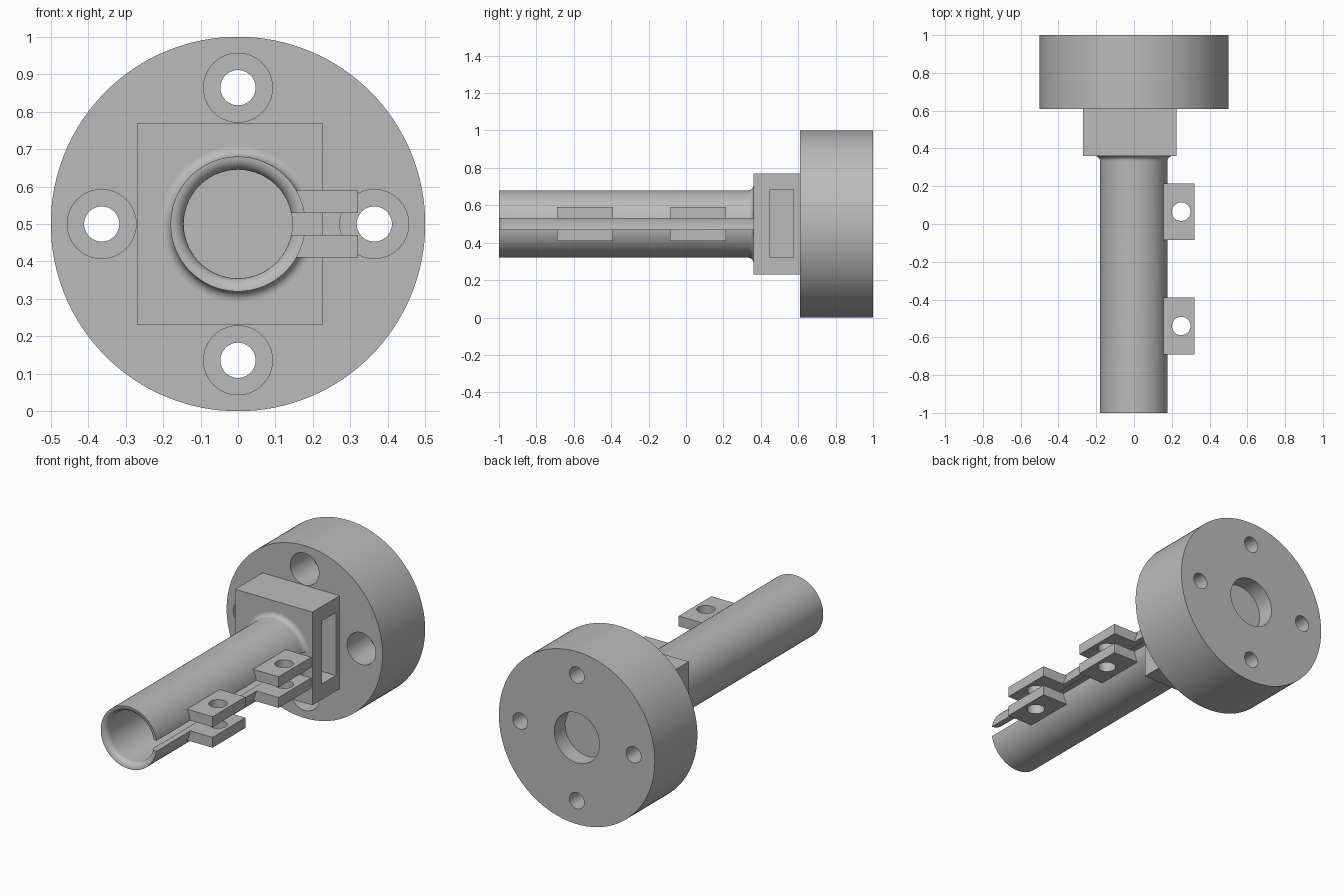
import bpy, bmesh, math
from mathutils import Matrix, Vector

cube = bpy.data.objects.get("Cube")
if cube:
    bpy.data.objects.remove(cube, do_unlink=True)

grey = bpy.data.materials.new("plain grey")
grey.use_nodes = True
grey.diffuse_color = (0.5, 0.5, 0.5, 1)
grey.node_tree.nodes["Principled BSDF"].inputs["Base Color"].default_value = (0.5, 0.5, 0.5, 1)

AXIS_Z = 0.5      # height of the shared tube and flange axis
BORE = 0.145
TUBE = 0.18
BOX_FRONT, FLANGE_FRONT = 0.36, 0.61


def make(name, bm):
    bmesh.ops.recalc_face_normals(bm, faces=bm.faces)
    mesh = bpy.data.meshes.new(name)
    bm.to_mesh(mesh)
    bm.free()
    mesh.materials.append(grey)
    obj = bpy.data.objects.new(name, mesh)
    bpy.context.collection.objects.link(obj)
    return obj


def box(name, low, high):
    low, high = Vector(low), Vector(high)
    bm = bmesh.new()
    bmesh.ops.create_cube(bm, size=1, matrix=Matrix.Translation((low + high) / 2)
                          @ Matrix.Diagonal((*(high - low), 1)))
    return make(name, bm)


def cylinder(name, radius, start, end, along_y=True, sides=64):
    start, end = Vector(start), Vector(end)
    turn = Matrix.Rotation(math.pi / 2, 4, 'X') if along_y else Matrix()
    bm = bmesh.new()
    bmesh.ops.create_cone(bm, cap_ends=True, segments=sides, radius1=radius, radius2=radius,
                          depth=(end - start).length,
                          matrix=Matrix.Translation((start + end) / 2) @ turn)
    return make(name, bm)


def cut(obj, cutters):
    bpy.context.view_layer.objects.active = obj
    for cutter in cutters:
        mod = obj.modifiers.new("cut", 'BOOLEAN')
        mod.operation, mod.solver, mod.object = 'DIFFERENCE', 'EXACT', cutter
        bpy.ops.object.modifier_apply(modifier=mod.name)
        bpy.data.objects.remove(cutter, do_unlink=True)


def smooth(obj):
    bpy.ops.object.select_all(action='DESELECT')
    obj.select_set(True)
    bpy.context.view_layer.objects.active = obj
    bpy.ops.object.shade_smooth_by_angle(angle=math.radians(30))


# Flange with four counterbored bolt holes and a shallow recess in the back
flange = cylinder("flange", 0.5, (0, FLANGE_FRONT, AXIS_Z), (0, 1, AXIS_Z), sides=128)
cutters = [cylinder("recess_cutter", BORE, (0, 0.9, AXIS_Z), (0, 1.1, AXIS_Z))]
for i in range(4):
    angle = i * math.pi / 2
    x, z = 0.364 * math.cos(angle), AXIS_Z + 0.364 * math.sin(angle)
    cutters.append(cylinder("counterbore_cutter", 0.092, (x, 0.5, z), (x, 0.81, z)))
    cutters.append(cylinder("bolt_cutter", 0.047, (x, 0.5, z), (x, 1.1, z), sides=48))
cut(flange, cutters)
smooth(flange)

# Square housing with a pocket open on one side and the tube bore running into it
housing = box("housing", (-0.27, BOX_FRONT, 0.23), (0.225, FLANGE_FRONT, 0.77))
cut(housing, [
    box("pocket_cutter", (-0.185, 0.45, 0.32), (0.3, 0.575, 0.685)),
    cylinder("bore_cutter", BORE, (0, 0.3, AXIS_Z), (0, 0.5, AXIS_Z), sides=96),
])
smooth(housing)

# Tube: lathed profile with a rounded mouth and a fillet at the housing
STEPS = 8
quarter = [i / STEPS * math.pi / 2 for i in range(STEPS + 1)]
lip, fillet = TUBE - BORE, 0.027
profile = [(BORE, BOX_FRONT)]
profile += [(TUBE - lip * math.cos(a), -1 + lip - lip * math.sin(a)) for a in quarter]
profile += [(TUBE + fillet - fillet * math.cos(a), BOX_FRONT - fillet + fillet * math.sin(a))
            for a in quarter]
bm = bmesh.new()
verts = [bm.verts.new((r, y, AXIS_Z)) for r, y in profile]
edges = [bm.edges.new((v, verts[(i + 1) % len(verts)])) for i, v in enumerate(verts)]
bmesh.ops.spin(bm, geom=verts + edges, cent=(0, 0, AXIS_Z), axis=(0, 1, 0),
               angle=math.tau, steps=96, use_merge=True)
bmesh.ops.remove_doubles(bm, verts=bm.verts, dist=1e-5)
tube = make("split_tube", bm)
cut(tube, [box("slit_cutter", (0.05, -1.1, 0.47), (0.3, BOX_FRONT + 0.05, 0.53))])
smooth(tube)

# Two pairs of drilled clamp tabs beside the slit
for place, y in (("front", -0.54), ("rear", 0.065)):
    for level, z in (("lower", 0.41), ("upper", 0.53)):
        tab = box(f"{place}_{level}_clamp_tab", (0.154, y - 0.15, z), (0.32, y + 0.15, z + 0.06))
        cut(tab, [cylinder("tab_hole_cutter", 0.049, (0.25, y, z - 0.1), (0.25, y, z + 0.1),
                           along_y=False, sides=48)])
        smooth(tab)
